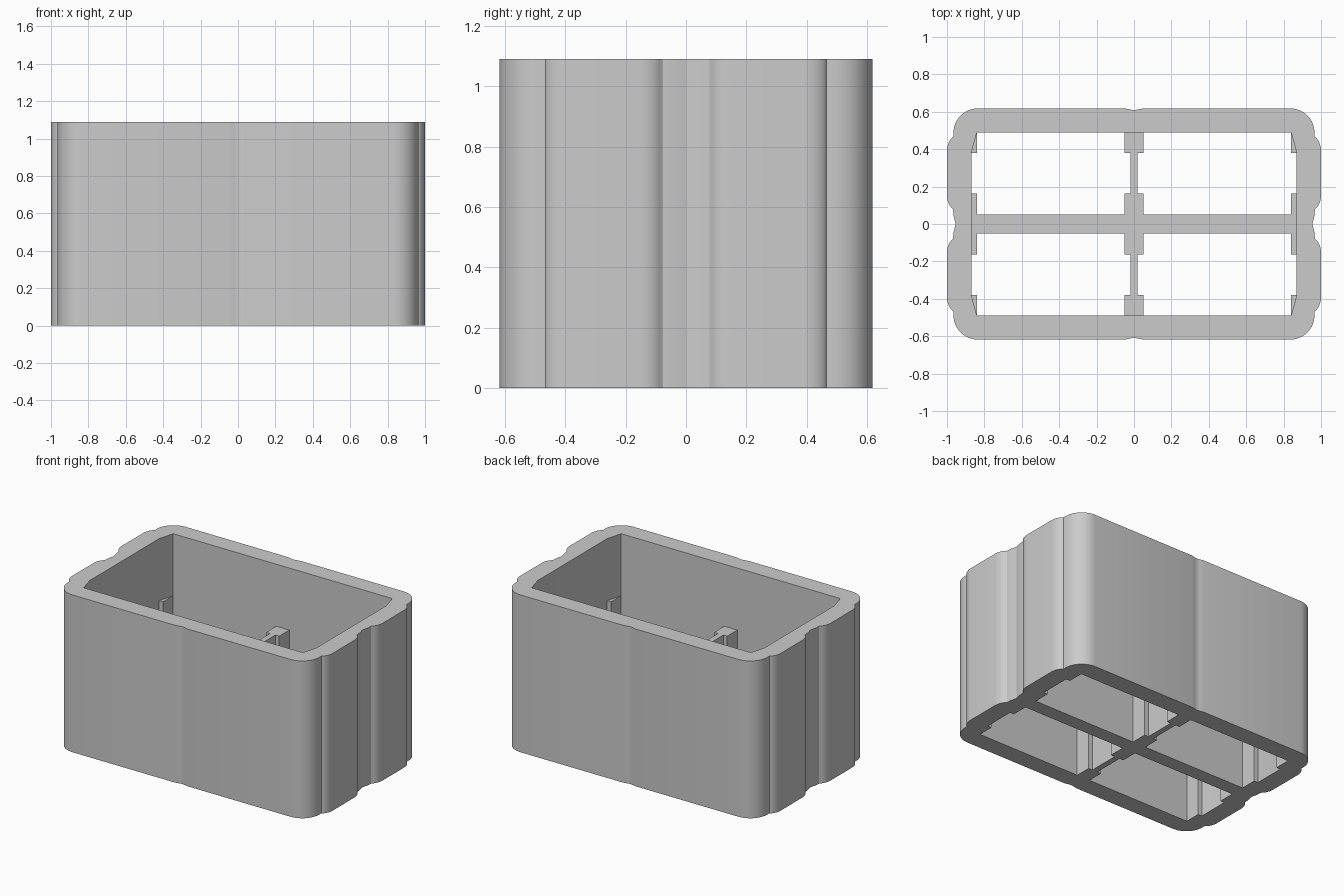
import bpy
import bmesh
from math import sin, cos, pi, radians

HEIGHT = 1.09
RIB_TOP = 0.66

if "Cube" in bpy.data.objects:
    bpy.data.objects.remove(bpy.data.objects["Cube"], do_unlink=True)

grey = bpy.data.materials.new("plain grey")
grey.use_nodes = True
grey.diffuse_color = (0.6, 0.6, 0.6, 1)
grey.node_tree.nodes["Principled BSDF"].inputs["Base Color"].default_value = (0.6, 0.6, 0.6, 1)


def four_way(quarter):
    """Mirror a quarter outline, given from the y axis to the x axis, into a closed loop."""
    loop = list(quarter)
    loop += [(x, -y) for x, y in reversed(quarter)]
    loop += [(-x, -y) for x, y in quarter]
    loop += [(-x, y) for x, y in reversed(quarter)]
    return [p for i, p in enumerate(loop) if p != loop[i - 1]]


def prisms(name, outlines, z0, z1):
    """Extrude closed outlines upward into one object."""
    bm = bmesh.new()
    for outline in outlines:
        low = [bm.verts.new((x, y, z0)) for x, y in outline]
        high = [bm.verts.new((x, y, z1)) for x, y in outline]
        bm.faces.new(low)
        bm.faces.new(high)
        for i in range(len(low)):
            bm.faces.new((low[i - 1], low[i], high[i], high[i - 1]))
    bmesh.ops.recalc_face_normals(bm, faces=bm.faces)
    mesh = bpy.data.meshes.new(name)
    bm.to_mesh(mesh)
    bm.free()
    mesh.materials.append(grey)
    obj = bpy.data.objects.new(name, mesh)
    bpy.context.collection.objects.link(obj)
    return obj


def arc(cx, cy, rx, ry, start, end, steps):
    """Points along part of an ellipse, angles in degrees."""
    angles = [radians(start + (end - start) * i / steps) for i in range(steps + 1)]
    return [(cx + rx * cos(a), cy + ry * sin(a)) for a in angles]


# Outer wall: rounded corners, two side bulges and shallow seams
outline = [(0, 0.608), (0.02, 0.612), (0.05, 0.618)]
outline += arc(0.835, 0.488, 0.13, 0.13, 90, 0, 12)
outline += [(0.965, 0.466)]
outline += arc(0.94, 0.39, 0.06, 0.085, 60, 0, 6)
outline += arc(0.94, 0.155, 0.06, 0.085, 0, -60, 6)
outline += [(0.967, 0.077), (0.965, 0.045), (0.954, 0)]
shell = prisms("outer_wall", [four_way(outline)], 0, HEIGHT)

# Open interior with chamfered corners
opening = four_way([(0.84, 0.49), (0.87, 0.38)])
cutter = prisms("interior_cutter", [opening], -0.1, HEIGHT + 0.1)
cutter.hide_render = True
cut = shell.modifiers.new("interior", "BOOLEAN")
cut.operation = "DIFFERENCE"
cut.solver = "EXACT"
cut.object = cutter
bpy.ops.object.select_all(action="DESELECT")
bpy.context.view_layer.objects.active = shell
shell.select_set(True)
bpy.ops.object.modifier_apply(modifier=cut.name)
bpy.data.objects.remove(cutter, do_unlink=True)
bpy.ops.object.shade_smooth_by_angle(angle=radians(25))

# Cross divider with thick centre, end posts and wall pads
cross = [(0.05, 0.51), (0.05, 0.38), (0.02, 0.38), (0.02, 0.163), (0.05, 0.163),
         (0.05, 0.05), (0.84, 0.05), (0.84, 0.163), (0.89, 0.163)]
prisms("cross_divider", [four_way(cross)], 0, RIB_TOP)

# Small guide ribs in the four corners
ribs = [[(sx * x, sy * y) for x, y in ((0.84, 0.38), (0.89, 0.38), (0.89, 0.5), (0.84, 0.5))]
        for sx in (-1, 1) for sy in (-1, 1)]
prisms("corner_ribs", ribs, 0, RIB_TOP)
